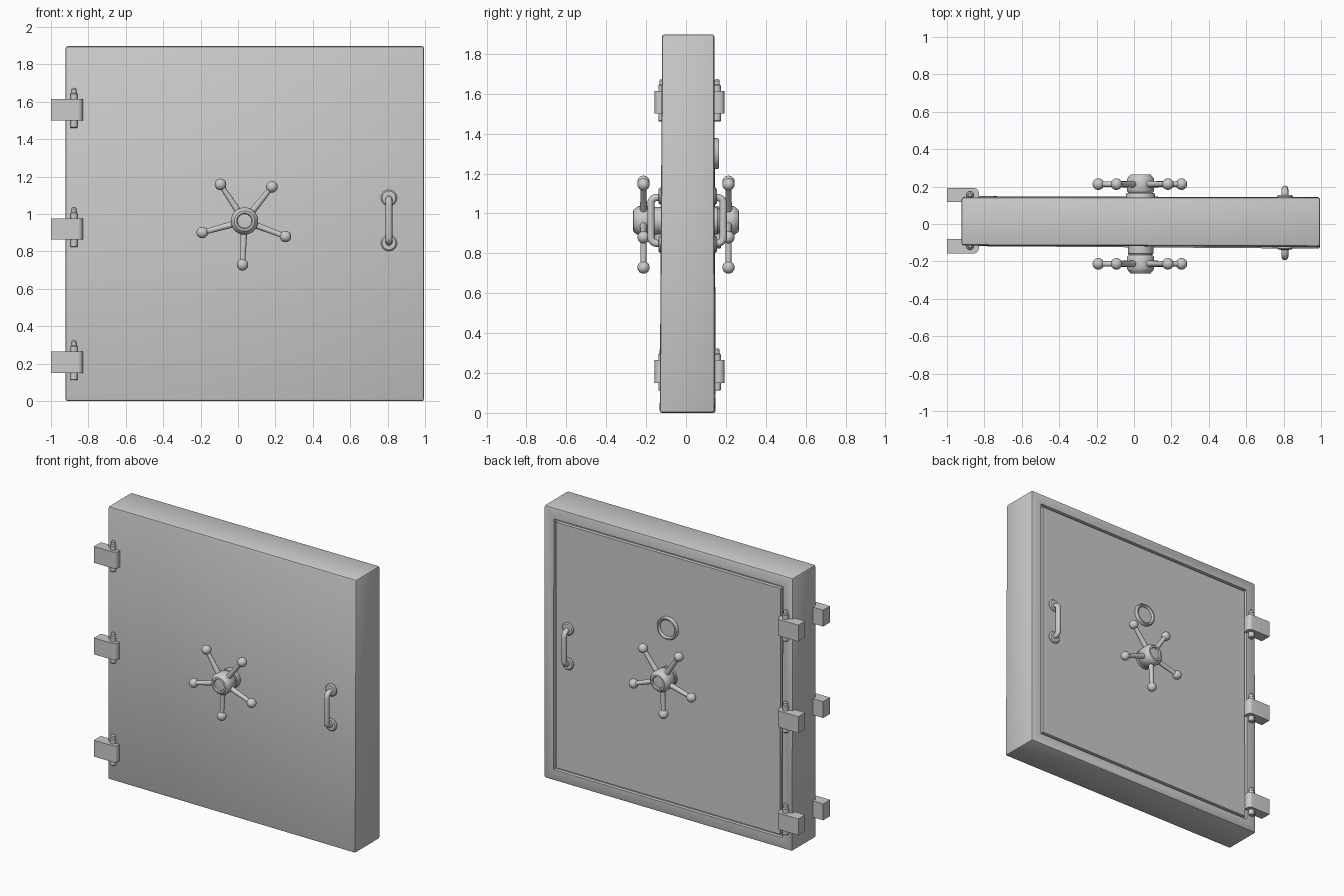
import bpy, bmesh
from math import cos, sin, pi, radians
from mathutils import Vector

if "Cube" in bpy.data.objects:
    bpy.data.objects.remove(bpy.data.objects["Cube"])


def finish(name, bm, smooth=True):
    bmesh.ops.recalc_face_normals(bm, faces=bm.faces)
    me = bpy.data.meshes.new(name)
    bm.to_mesh(me)
    bm.free()
    ob = bpy.data.objects.new(name, me)
    bpy.context.collection.objects.link(ob)
    if smooth:
        bpy.ops.object.select_all(action='DESELECT')
        ob.select_set(True)
        bpy.context.view_layer.objects.active = ob
        bpy.ops.object.shade_smooth_by_angle(angle=radians(35))
    return ob


def lathe(bm, profile, origin, axis, n=32):
    """Revolve (radius, height) pairs about an axis through origin, capping the ends."""
    axis = Vector(axis).normalized()
    u = axis.orthogonal().normalized()
    v = axis.cross(u)
    o = Vector(origin)
    rings = [[bm.verts.new(o + axis * h + r * (u * cos(2 * pi * i / n) + v * sin(2 * pi * i / n)))
              for i in range(n)] for r, h in profile]
    for a, b in zip(rings, rings[1:]):
        for i in range(n):
            j = (i + 1) % n
            bm.faces.new((a[i], a[j], b[j], b[i]))
    bm.faces.new(rings[0])
    bm.faces.new(rings[-1])


# Slab: slightly warped box, bevelled, with a grooved panel in the back face
bm = bmesh.new()
x0, x1, z1 = -0.922, 0.995, 1.898
front = [bm.verts.new(p) for p in
         ((x0, -0.118, 0), (x1, -0.132, 0), (x1, -0.120, z1), (x0, -0.114, z1))]
back = [bm.verts.new(p) for p in
        ((x0, 0.149, 0), (x1, 0.143, 0), (x1, 0.142, z1), (x0, 0.142, z1))]
bm.faces.new(front)
bm.faces.new(back[::-1])
for i in range(4):
    j = (i + 1) % 4
    bm.faces.new((front[i], back[i], back[j], front[j]))
bmesh.ops.recalc_face_normals(bm, faces=bm.faces)
bmesh.ops.bevel(bm, geom=bm.edges[:], offset=0.012, segments=2, profile=0.5, affect='EDGES')
bm.normal_update()
face = max(bm.faces, key=lambda f: f.normal.y * f.calc_area())
for thick, depth in ((0.064, 0), (0.002, -0.02), (0.014, 0), (0.002, 0.02)):
    bmesh.ops.inset_region(bm, faces=[face], thickness=thick, depth=depth, use_even_offset=True)
    bm.normal_update()
finish("door_slab", bm)


# Hinges: rounded leaf blocks with a vertical pin, three on each side
def hinge(name, yc, zc):
    bm = bmesh.new()
    h, r, xr = 0.038, 0.026, -0.83
    outline = [(-1.0, yc + h), (-1.0, yc - h)]
    for sy, a0 in ((-1, -90), (1, 0)):
        for k in range(7):
            a = radians(a0 + 15 * k)
            outline.append((xr - r + r * cos(a), yc + sy * (h - r) + r * sin(a)))
    f = bm.faces.new([bm.verts.new((x, y, zc - 0.057)) for x, y in outline])
    top = bmesh.ops.extrude_face_region(bm, geom=[f])['geom']
    bmesh.ops.translate(bm, vec=(0, 0, 0.114), verts=[g for g in top if isinstance(g, bmesh.types.BMVert)])
    finish(name + "_leaf", bm)
    bm = bmesh.new()
    lathe(bm, [(0.017, -0.096), (0.02, -0.092), (0.02, 0.085), (0.014, 0.09),
               (0.014, 0.108), (0.008, 0.116)], (-0.877, yc, zc), (0, 0, 1), 20)
    finish(name + "_pin", bm)


for zc in (0.208, 0.92, 1.557):
    hinge("front_hinge", -0.119, zc)
    hinge("back_hinge", 0.155, zc)

# Hand wheels, pull handles: one set per side
for side, s, bar_y in (("front", -1, 0.176), ("back", 1, 0.187)):
    c = Vector((0.035, 0, 0.963))
    bm = bmesh.new()
    lathe(bm, [(0.068, 0.1), (0.068, 0.158), (0.064, 0.161), (0.064, 0.167), (0.068, 0.17),
               (0.073, 0.178), (0.073, 0.238), (0.066, 0.25), (0.054, 0.264), (0.042, 0.265),
               (0.038, 0.253), (0.004, 0.255)], c, (0, s, 0), 40)
    finish(side + "_wheel_hub", bm)
    bm = bmesh.new()
    for k in range(5):
        a = radians(51.3 + 72 * k)
        d = Vector((cos(a), 0, sin(a)))
        ball = [(0.031 * sin(pi * t / 12), 0.234 - 0.031 * cos(pi * t / 12)) for t in range(2, 12)]
        lathe(bm, [(0.018, 0.05), (0.014, 0.2)] + ball + [(0.001, 0.265)],
              c + Vector((0, s * 0.213, 0)), d, 20)
    finish(side + "_wheel_spokes", bm)

    # Pull handle bar with rounded elbows
    cu = bpy.data.curves.new(side + "_handle_bar", 'CURVE')
    cu.dimensions = '3D'
    cu.bevel_depth = 0.018
    cu.bevel_resolution = 4
    cu.use_fill_caps = True
    pts = [(0.1, 0.85)]
    pts += [(bar_y - 0.03 + 0.03 * sin(a), 0.88 - 0.03 * cos(a)) for a in [i * pi / 12 for i in range(7)]]
    pts += [(y, 1.93 - z) for y, z in reversed(pts)]
    sp = cu.splines.new('POLY')
    sp.points.add(len(pts) - 1)
    for p, (y, z) in zip(sp.points, pts):
        p.co = (0.807, s * y, z, 1)
    sp.use_smooth = True
    bpy.context.collection.objects.link(bpy.data.objects.new(side + "_handle_bar", cu))
    # Round mounting plates under the handle
    bm = bmesh.new()
    base = 0.144 if s > 0 else 0.126
    for z in (0.845, 1.087):
        lathe(bm, [(0.043, 0.1), (0.043, base + 0.004), (0.036, base + 0.011), (0.02, base + 0.012)],
              (0.807, 0, z), (0, s, 0), 28)
    finish(side + "_handle_plates", bm)

# Spy-hole ring on the back
bm = bmesh.new()
lathe(bm, [(0.078, 0.12), (0.078, 0.158), (0.073, 0.166), (0.065, 0.166), (0.059, 0.16),
           (0.057, 0.152), (0.004, 0.152)], (0.035, 0, 1.3), (0, 1, 0), 40)
finish("spy_hole_ring", bm)
